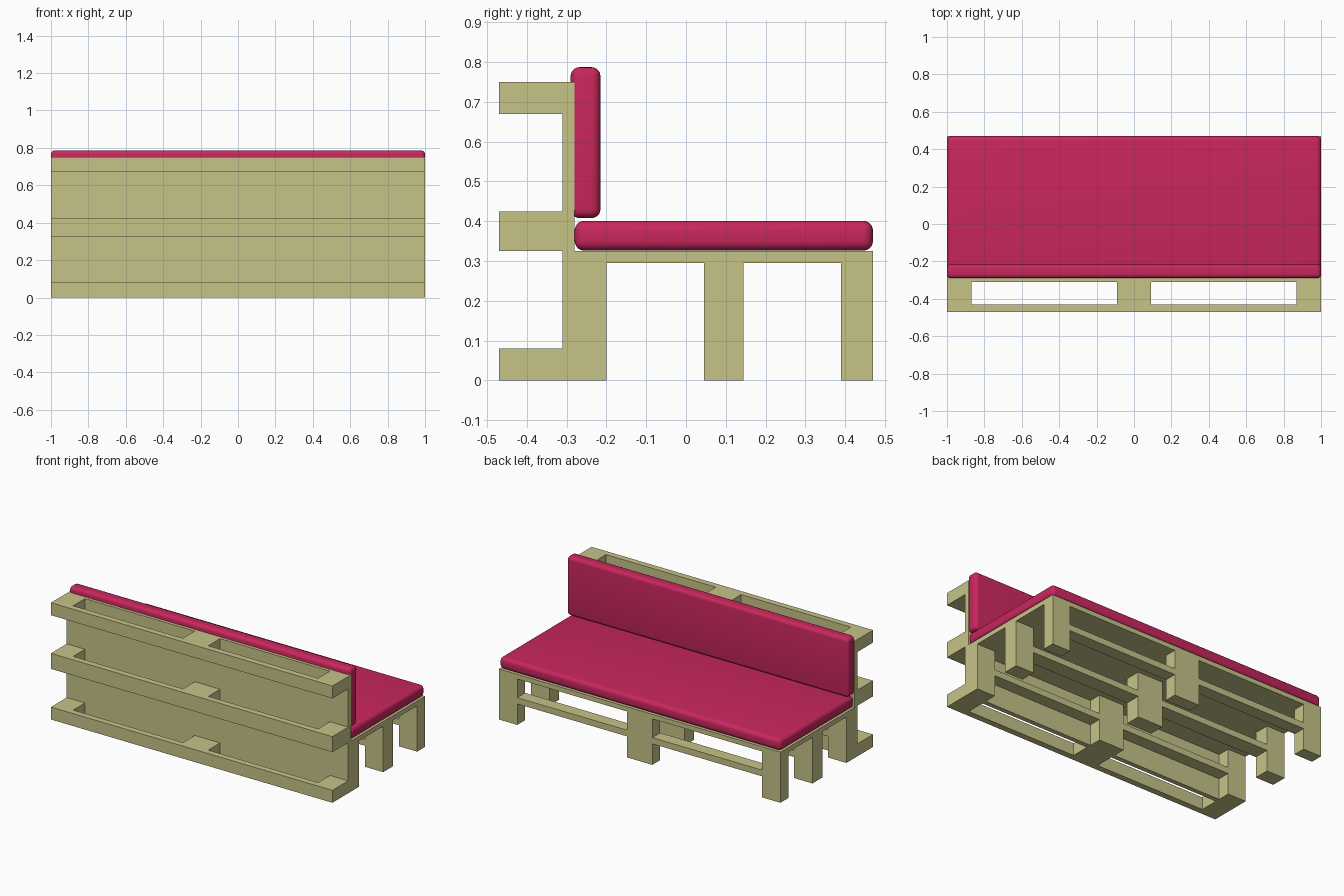
import bpy, bmesh

if "Cube" in bpy.data.objects:
    bpy.data.objects.remove(bpy.data.objects["Cube"])


def material(name, rgb):
    m = bpy.data.materials.new(name)
    m.diffuse_color = (*rgb, 1)
    m.use_nodes = True
    m.node_tree.nodes["Principled BSDF"].inputs["Base Color"].default_value = m.diffuse_color
    return m


WOOD = material("wood", (0.57, 0.55, 0.25))
FABRIC = material("fabric", (0.58, 0.02, 0.11))


def add_object(name, bm, mat):
    me = bpy.data.meshes.new(name)
    bmesh.ops.recalc_face_normals(bm, faces=bm.faces)
    bm.to_mesh(me)
    bm.free()
    me.materials.append(mat)
    ob = bpy.data.objects.new(name, me)
    bpy.context.collection.objects.link(ob)
    return ob


# Union of axis-aligned boxes: split space into cells, keep only the outer skin
def solid(name, boxes, place, mat):
    cuts = [sorted({v for b in boxes for v in b[a]}) for a in range(3)]
    cells = set()
    for b in boxes:
        r = [range(cuts[a].index(b[a][0]), cuts[a].index(b[a][1])) for a in range(3)]
        cells |= {(i, j, k) for i in r[0] for j in r[1] for k in r[2]}
    bm = bmesh.new()
    verts = {}

    def vert(p):
        if p not in verts:
            verts[p] = bm.verts.new(place(*(cuts[a][p[a]] for a in range(3))))
        return verts[p]

    for c in sorted(cells):
        for a in range(3):
            for side in (0, 1):
                n = list(c)
                n[a] += 2 * side - 1
                if tuple(n) in cells:
                    continue
                quad = []
                for s, t in ((0, 0), (1, 0), (1, 1), (0, 1)):
                    p = list(c)
                    p[a] += side
                    p[(a + 1) % 3] += s
                    p[(a + 2) % 3] += t
                    quad.append(vert(tuple(p)))
                bm.faces.new(quad)
    return add_object(name, bm, mat)


# Pallet in (length, width, depth below deck): deck, three rows of blocks, rails
def pallet(name, block_depth, place):
    boxes = [((-1, 1), (0, 0.75), (0, 0.03))]
    for row in ((0, 0.08), (0.325, 0.425), (0.67, 0.75)):
        boxes.append(((-1, 1), row, (0.15, 0.19)))
        for block in ((-1, -0.87), (-0.09, 0.09), (0.87, 1)):
            boxes.append((block, row, (0.03, block_depth)))
    return solid(name, boxes, place, WOOD)


# Seat pallet lies flat with long legs, back pallet stands upright
pallet("seat_pallet", 0.325, lambda x, u, d: (x, u - 0.28, 0.325 - d))
pallet("back_pallet", 0.19, lambda x, u, d: (x, -0.28 - d, u))


# Rounded cushion filling the given y and z ranges
def cushion(name, y, z, radius):
    bm = bmesh.new()
    bmesh.ops.create_cube(bm, size=1)
    for v in bm.verts:
        v.co.x *= 2
        v.co.y = y[0] + (v.co.y + 0.5) * (y[1] - y[0])
        v.co.z = z[0] + (v.co.z + 0.5) * (z[1] - z[0])
    bmesh.ops.bevel(bm, geom=bm.edges[:], offset=radius, segments=5,
                    profile=0.5, affect='EDGES')
    ob = add_object(name, bm, FABRIC)
    bpy.ops.object.select_all(action='DESELECT')
    bpy.context.view_layer.objects.active = ob
    ob.select_set(True)
    bpy.ops.object.shade_smooth_by_angle()


cushion("seat_cushion", (-0.28, 0.47), (0.326, 0.401), 0.025)
cushion("back_cushion", (-0.29, -0.215), (0.408, 0.787), 0.022)
